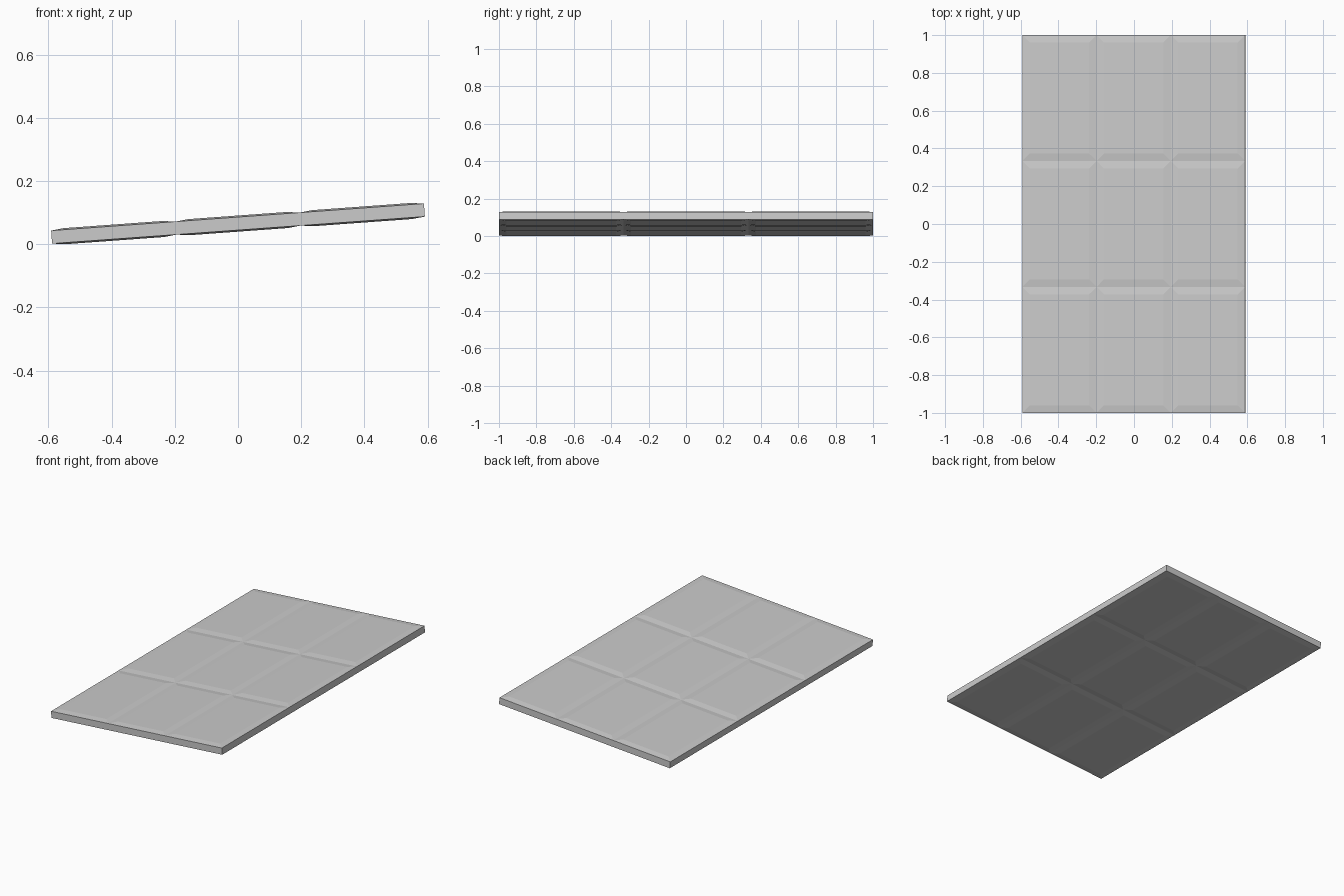
import bpy, bmesh, math
from mathutils import Matrix

if "Cube" in bpy.data.objects:
    bpy.data.objects.remove(bpy.data.objects["Cube"])

LENGTH, WIDTH, EDGE = 2.0, 1.183, 0.041   # slab size and rim thickness
INSET, BULGE = 0.04, 0.005                # raised field of each panel
TILT = math.atan(0.0725)

bm = bmesh.new()

# 3 x 3 sheet of panels, thickened into a slab
bmesh.ops.create_grid(bm, x_segments=3, y_segments=3, size=0.5)
bmesh.ops.transform(bm, verts=bm.verts, matrix=Matrix.Diagonal((WIDTH, LENGTH, 1, 1)))
top = bmesh.ops.extrude_face_region(bm, geom=bm.faces[:], use_keep_orig=True)
for v in [g for g in top["geom"] if isinstance(g, bmesh.types.BMVert)]:
    v.co.z = EDGE
bmesh.ops.recalc_face_normals(bm, faces=bm.faces)

# raised field on every panel, above and below
panels = [f for f in bm.faces if abs(f.normal.z) > 0.9]
bmesh.ops.inset_individual(bm, faces=panels, thickness=INSET, depth=BULGE, use_even_offset=True)

# tilt so the right edge is raised, then rest on the ground
bmesh.ops.rotate(bm, verts=bm.verts, cent=(0, 0, 0), matrix=Matrix.Rotation(-TILT, 3, 'Y'))
xs = [v.co.x for v in bm.verts]
low = min(v.co.z for v in bm.verts)
bmesh.ops.translate(bm, verts=bm.verts, vec=(-(min(xs) + max(xs)) / 2, 0, -low))

mesh = bpy.data.meshes.new("panelled_slab")
bm.to_mesh(mesh)
bm.free()
bpy.context.collection.objects.link(bpy.data.objects.new("panelled_slab", mesh))
